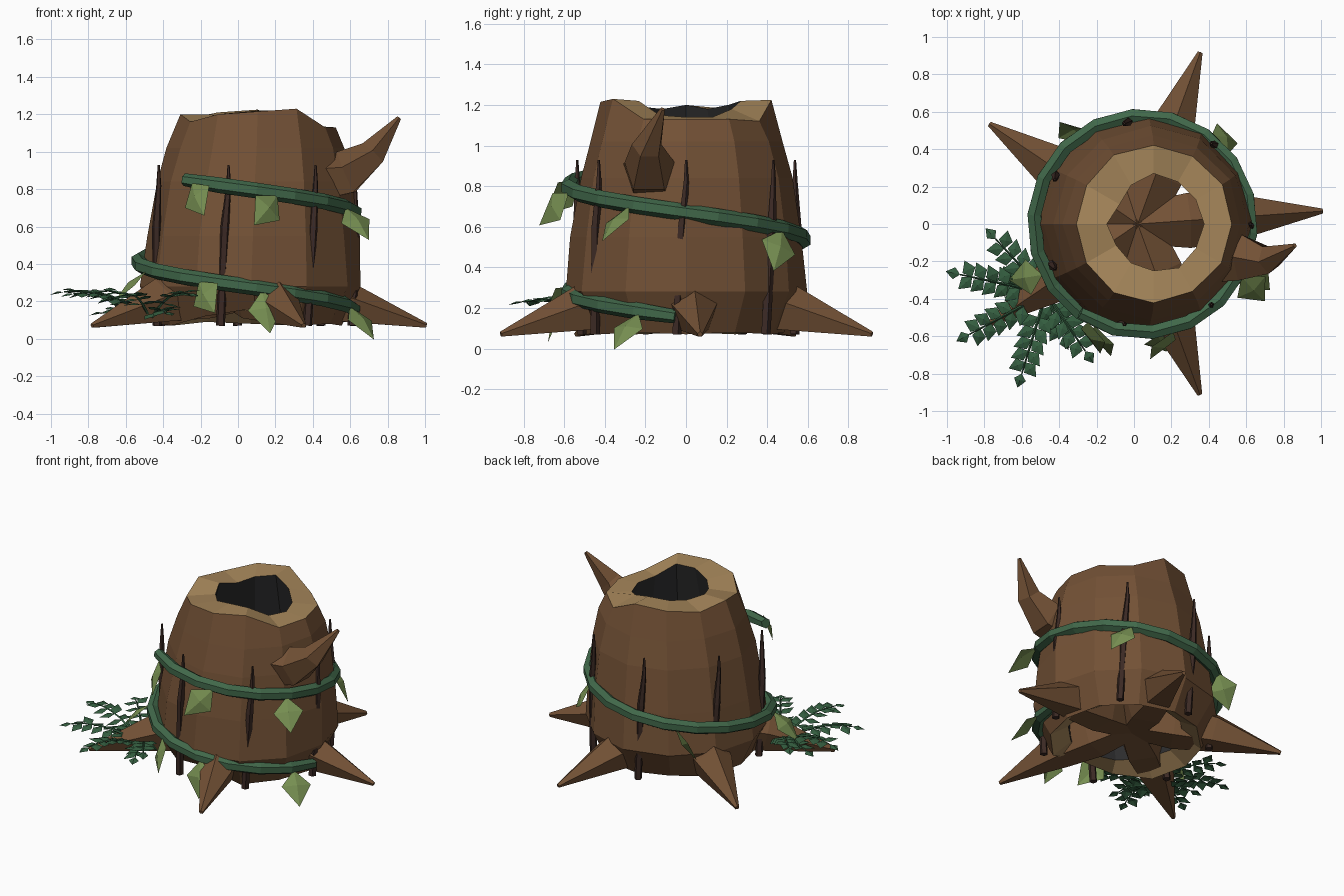
import bpy, bmesh, math, random
from mathutils import Matrix, Vector

random.seed(4)
if "Cube" in bpy.data.objects:
    bpy.data.objects.remove(bpy.data.objects["Cube"])


def material(name, rgb):
    m = bpy.data.materials.new(name)
    m.use_nodes = True
    m.diffuse_color = (*rgb, 1)
    bsdf = m.node_tree.nodes["Principled BSDF"]
    bsdf.inputs["Base Color"].default_value = (*rgb, 1)
    bsdf.inputs["Roughness"].default_value = 0.9
    return m


BARK = material("bark brown", (0.17, 0.082, 0.036))
WOOD = material("cut wood tan", (0.39, 0.245, 0.105))
HOLLOW = material("hollow black", (0.025, 0.025, 0.026))
VINE = material("vine green", (0.052, 0.138, 0.068))
LEAF = material("leaf green", (0.18, 0.27, 0.082))
FERN = material("fern green", (0.034, 0.11, 0.05))
STICK = material("dark stick brown", (0.045, 0.023, 0.018))


def finish(name, bm, *mats):
    me = bpy.data.meshes.new(name)
    bm.to_mesh(me)
    bm.free()
    for m in mats:
        me.materials.append(m)
    ob = bpy.data.objects.new(name, me)
    bpy.context.collection.objects.link(ob)


def polar(center, angle, r, z):
    a = math.radians(angle)
    return Vector((center + r * math.cos(a), r * math.sin(a), z))


def bridge(bm, a, b, mat=0):
    n = len(a)
    for i in range(n):
        j = (i + 1) % n
        bm.faces.new((a[i], a[j], b[j], b[i])).material_index = mat


def tube(bm, path, radii, sides):
    """Tapered tube through the path, closed at both ends."""
    rings = []
    for i, p in enumerate(path):
        t = path[min(i + 1, len(path) - 1)] - path[max(i - 1, 0)]
        t.normalize()
        u = t.cross(Vector((0, 0, 1)))
        if u.length < 0.1:
            u = t.cross(Vector((0, 1, 0)))
        u.normalize()
        v = u.cross(t)
        ring = []
        for k in range(sides):
            a = math.tau * k / sides + math.pi / 2
            ring.append(bm.verts.new(p + radii[i] * (u * math.cos(a) + v * math.sin(a))))
        rings.append(ring)
    for a, b in zip(rings, rings[1:]):
        bridge(bm, a, b)
    bm.faces.new(rings[0][::-1])
    bm.faces.new(rings[-1])


def blade(bm, base, along, side, length, width, fold):
    """Kite-shaped leaf creased along its middle."""
    along, side = along.normalized(), side.normalized()
    up = side.cross(along) * fold
    b = bm.verts.new(base)
    m = bm.verts.new(base + along * length * 0.45 + up)
    t = bm.verts.new(base + along * length)
    for s in (1, -1):
        e = bm.verts.new(base + along * length * 0.42 + side * s * width / 2)
        for tri in ((b, e, m), (m, e, t)):
            bm.faces.new(tri if s > 0 else tri[::-1])


# Hollow trunk: outer wall, cut rim, dark inside and underside rim
N = 12
RIM = [1.13, 1.13, 1.12, 1.225, 1.21, 1.18, 1.2, 1.16, 1.2, 1.215, 1.23, 1.13]
LIP = [1.14, 1.14, 1.18, 1.22, 1.2, 1.18, 1.2, 1.18, 1.19, 1.22, 1.22, 1.15]
MOUTH = [0.27, 0.26, 0.26, 0.27, 0.24, 0.21, 0.25, 0.23, 0.24, 0.25, 0.27, 0.26]
FOOT = [0.07, 0.08, 0.07, 0.08, 0.09, 0.07, 0.08, 0.07, 0.12, 0.16, 0.07, 0.08]
bm = bmesh.new()


def ring(center, radii, heights, wobble=0.0):
    out = []
    for i in range(N):
        r = radii[i] if isinstance(radii, list) else radii
        z = heights[i] if isinstance(heights, list) else heights
        r += random.uniform(-wobble, wobble)
        out.append(bm.verts.new(polar(center, i * 360 / N, r, z)))
    return out


foot = ring(0.07, 0.49, FOOT, 0.01)
wall = [foot] + [ring(c, r, z, 0.008) for c, r, z in
                 ((0.07, 0.59, 0.28), (0.08, 0.565, 0.55), (0.09, 0.52, 0.84), (0.1, 0.475, 1.02))]
wall.append(ring(0.105, 0.42, RIM, 0.008))
for a, b in zip(wall, wall[1:]):
    bridge(bm, a, b)
lip = ring(0.105, MOUTH, LIP)
belly = ring(0.095, 0.38, 0.65)
sole = ring(0.07, 0.37, 0.15)
bridge(bm, wall[-1], lip, 1)
bridge(bm, lip, belly, 2)
bridge(bm, belly, sole, 2)
bridge(bm, sole, foot, 1)
finish("trunk", bm, BARK, WOOD, HOLLOW)

# Five spreading roots that meet under the trunk
bm = bmesh.new()
for angle, reach in ((4, 0.99), (70, 0.975), (146, 0.955), (214, 0.965), (290, 0.97)):
    path = [polar(0.02, angle, r, z) for r, z in
            ((-0.03, 0.25), (0.27, 0.235), (0.53, 0.195), (reach, 0.07))]
    tube(bm, path, (0.11, 0.155, 0.128, 0.014), 5)
finish("roots", bm, BARK)

# Broken branch stub
bm = bmesh.new()
tube(bm, [Vector(p) for p in ((0.42, -0.17, 0.86), (0.58, -0.18, 0.88),
                              (0.72, -0.19, 0.99), (0.86, -0.115, 1.18))],
     (0.15, 0.13, 0.078, 0.013), 5)
finish("branch", bm, BARK)

# Upright sticks around the trunk, leaning slightly sideways
bm = bmesh.new()
for k in range(7):
    a = k * 360 / 7
    path = [polar(0.072, a - lean, r, z) for lean, r, z in
            ((5, 0.54, 0.07), (2, 0.555, 0.6), (0, 0.55, 0.82), (0, 0.55, 0.93))]
    tube(bm, path, (0.025, 0.024, 0.014, 0.006), 5)
finish("sticks", bm, STICK)


# Vine winding down around the trunk
def vine_point(angle, r=0.58):
    return polar(0.045, angle, r, 0.67 - 0.13 * angle / 90)


bm = bmesh.new()
steps = list(range(-125, 356, 20))
tube(bm, [vine_point(a) for a in steps], [0.034] + [0.042] * (len(steps) - 2) + [0.034], 6)
finish("vine", bm, VINE)

# Hanging leaves on the vine: angle, sideways lean, outward lean, roll
bm = bmesh.new()
for angle, lean, spread, roll in ((-119, 0.6, 0.5, 0), (-74, -0.75, 0.5, 0), (-28, -0.25, 0.75, 35),
                                  (52, -0.5, 0.2, 30), (122, 0.5, 0.1, 65), (207, -0.25, 0.75, 25),
                                  (245, 0.65, 0.5, 0), (278, 0.1, 0.3, 0), (337, -0.25, 0.7, 25)):
    a = math.radians(angle)
    out = Vector((math.cos(a), math.sin(a), 0))
    tan = Vector((-out.y, out.x, 0))
    along = out * spread + tan * lean - Vector((0, 0, 0.75))
    side = Matrix.Rotation(math.radians(roll), 3, along) @ along.cross(out)
    blade(bm, vine_point(angle, 0.6) - Vector((0, 0, 0.01)), along, side, 0.25, 0.19, 0.025)
finish("vine_leaves", bm, LEAF)

# Fern fronds with paired leaflets
bm = bmesh.new()
root = Vector((-0.47, -0.37, 0.1))
for tip in ((-0.93, -0.27, 0.25), (-0.74, -0.08, 0.25), (-0.88, -0.59, 0.24), (-0.6, -0.8, 0.23),
            (-0.26, -0.68, 0.24), (-0.72, -0.3, 0.14), (-0.38, -0.6, 0.14)):
    tip = Vector(tip)
    top = root.lerp(tip, 0.5)
    top.z = tip.z + 0.04

    def curve(t):
        return root.lerp(top, t).lerp(top.lerp(tip, t), t)

    pts = [curve(i / 6) for i in range(7)]
    tube(bm, pts, [0.01 - 0.001 * i for i in range(7)], 4)
    ahead = tip - root
    ahead.z = 0
    ahead.normalize()
    side = Vector((-ahead.y, ahead.x, 0))
    pairs = max(3, round((tip - root).length / 0.095))
    for i in range(pairs):
        t = 0.3 + 0.7 * i / pairs
        for s in (1, -1):
            along = ahead * 0.75 + side * s + Vector((0, 0, random.uniform(-0.45, 0.25)))
            blade(bm, curve(t), along, along.cross(Vector((0, 0, 1))),
                  0.12 - 0.025 * t, 0.075, 0.01)
    blade(bm, tip, ahead - Vector((0, 0, 0.2)), -side, 0.08, 0.065, 0.01)
finish("fern", bm, FERN)
